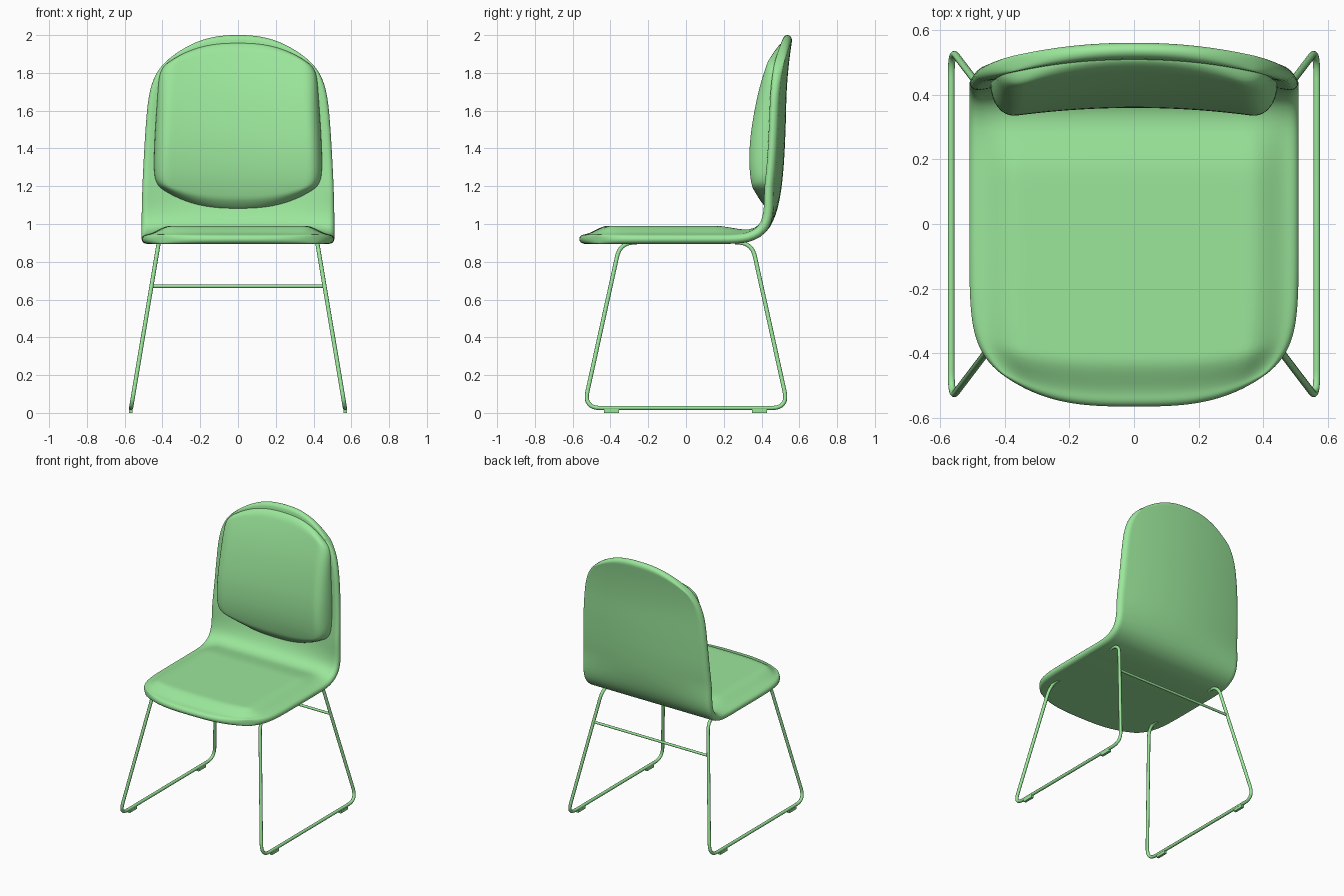
import bpy, bmesh, math
from mathutils import Vector

if "Cube" in bpy.data.objects:
    bpy.data.objects.remove(bpy.data.objects["Cube"])

mat = bpy.data.materials.new("green")
mat.diffuse_color = (0.33, 0.80, 0.33, 1)
mat.use_nodes = True
mat.node_tree.nodes["Principled BSDF"].inputs["Base Color"].default_value = mat.diffuse_color

# Side profile (y, z) of the shell's middle surface, from seat front to top of back
CTRL = [Vector(p) for p in [(-.565, .92), (-.2, .92), (.1, .92), (.27, .922), (.35, .938),
        (.41, .98), (.45, 1.055), (.477, 1.17), (.493, 1.32), (.502, 1.5), (.508, 1.7),
        (.52, 1.85), (.54, 2.0)]]


def catmull(pts, n=20):
    ext = [2 * pts[0] - pts[1]] + pts + [2 * pts[-1] - pts[-2]]
    out = []
    for a, b, c, d in zip(ext, ext[1:], ext[2:], ext[3:]):
        for i in range(n):
            t = i / n
            out.append(.5 * (2 * b + (c - a) * t + (2 * a - 5 * b + 4 * c - d) * t * t
                             + (3 * b - a - 3 * c + d) * t ** 3))
    return out + [pts[-1]]


PATH = catmull(CTRL)
LENS = [0.0]
for a, b in zip(PATH, PATH[1:]):
    LENS.append(LENS[-1] + (b - a).length)
TOTAL = LENS[-1]


def at(s):
    s = min(max(s, 0), TOTAL)
    i = next((k for k in range(1, len(LENS)) if LENS[k] >= s), len(LENS) - 1)
    return PATH[i - 1].lerp(PATH[i], (s - LENS[i - 1]) / (LENS[i] - LENS[i - 1]))


def s_at_z(z):
    return next(l for l, p in zip(LENS, PATH) if p.y >= z and p.x > .3)


def smooth(t):
    t = min(max(t, 0), 1)
    return t * t * (3 - 2 * t)


def rounded(d, r):
    return math.sqrt(max(0, 1 - (1 - min(d / r, 1)) ** 2))


def patch(name, s0, s1, width, ends, front, back, nu=48, nv=96):
    """Closed rounded-corner slab laid on the profile; front/back give the offsets."""
    mid, half = (s0 + s1) / 2, (s1 - s0) / 2
    bm = bmesh.new()
    for offset in (front, back):
        rows = []
        for j in range(nv + 1):
            v = math.sin(math.pi * (j / nv - .5))
            row = []
            for i in range(nu + 1):
                u = math.sin(math.pi * (i / nu - .5))
                c, n, k, m = ends[0] if v < 0 else ends[1]
                s = mid + half * v * (1 - k * abs(u) ** n)
                w = width(at(s).y)
                x = w * u * (1 - c * abs(v) ** m)
                p = at(s)
                t = (at(s + .02) - at(s - .02)).normalized()
                p = p + Vector((-t.y, t.x)) * offset((1 - abs(u)) * w, (1 - abs(v)) * half, p, v)
                wrap = .045 * (x / .5) ** 2 * smooth((p.y - .93) / .3)
                row.append(bm.verts.new((x, p.x - wrap, p.y)))
            rows.append(row)
        for r0, r1 in zip(rows, rows[1:]):
            for i in range(nu):
                bm.faces.new((r0[i], r0[i + 1], r1[i + 1], r1[i]))
    bmesh.ops.remove_doubles(bm, verts=bm.verts, dist=1e-5)
    bmesh.ops.recalc_face_normals(bm, faces=bm.faces)
    for f in bm.faces:
        f.smooth = True
    me = bpy.data.meshes.new(name)
    bm.to_mesh(me)
    bm.free()
    me.materials.append(mat)
    bpy.context.collection.objects.link(bpy.data.objects.new(name, me))


# Shell: thin lip all round, with a raised soft area on the seat
def shell_front(du, dv, p, v):
    edge = rounded(du, .03) * rounded(dv, .03)
    raised = smooth((du - .02) / .13) * smooth((.45 - p.x) / .3) if p.y < 1.0 else 0
    if v < 0:
        raised *= smooth((dv - .02) / .13)
    return .025 * edge + .045 * raised


def shell_back(du, dv, p, v):
    return -.025 * rounded(du, .03) * rounded(dv, .03)


patch("seat_shell", 0, TOTAL, lambda z: .51 - .04 * smooth((z - 1.0) / 1.0),
      [(.216, 3, .092, 12), (.216, 2.4, .13, 10)], shell_front, shell_back)


# Back cushion: bulging pad set into the front of the back
def pad_front(du, dv, p, v):
    t = min(max((p.y - 1.07) / .88, 0), 1)
    bulge = .025 + .092 * math.sin(math.pi * t ** .7)
    return .02 + bulge * rounded(du, .08) * rounded(dv, .05)


def pad_back(du, dv, p, v):
    return .02 - .012 * rounded(du, .03) * rounded(dv, .03)


patch("back_cushion", s_at_z(1.07), s_at_z(1.95), lambda z: .445 - .03 * smooth((z - 1.3) / .65),
      [(.12, 2.5, .23, 10)] * 2, pad_front, pad_back, 40, 48)


# Tubes
def tube(name, pts, r):
    cu = bpy.data.curves.new(name, 'CURVE')
    cu.dimensions = '3D'
    cu.bevel_depth = r
    cu.bevel_resolution = 3
    cu.use_fill_caps = True
    sp = cu.splines.new('POLY')
    sp.points.add(len(pts) - 1)
    for q, p in zip(sp.points, pts):
        q.co = (*p, 1)
    sp.use_smooth = True
    cu.materials.append(mat)
    bpy.context.collection.objects.link(bpy.data.objects.new(name, cu))


def fillet(pts, radii, n=10):
    out = [pts[0]]
    for a, b, c, r in zip(pts, pts[1:], pts[2:], radii):
        p, q = b + (a - b).normalized() * r, b + (c - b).normalized() * r
        for i in range(n + 1):
            t = i / n
            out.append(p.lerp(b, t).lerp(b.lerp(q, t), t))
    return out + [pts[-1]]


def splay(z):
    return .42 + (.9 - z) * .167


# Sled side frames with floor glides
outline = [(-.26, .902), (-.349, .900), (-.541, .026), (.541, .026), (.349, .900), (.26, .902)]
for side, label in ((-1, "left"), (1, "right")):
    pts = [Vector((side * splay(z), y, z)) for y, z in outline]
    tube(label + "_sled_frame", fillet(pts, (.075, .09, .09, .075)), .011)
    for y, end in ((-.395, "front"), (.39, "rear")):
        bpy.ops.mesh.primitive_cube_add(size=1, location=(side * splay(.02), y, .01))
        glide = bpy.context.object
        glide.name = f"{label}_{end}_glide"
        glide.scale = (.018, .08, .02)
        glide.data.materials.append(mat)

# Rear crossbar between the frames
tube("rear_crossbar", [(-splay(.67), .397, .67), (splay(.67), .397, .67)], .009)
